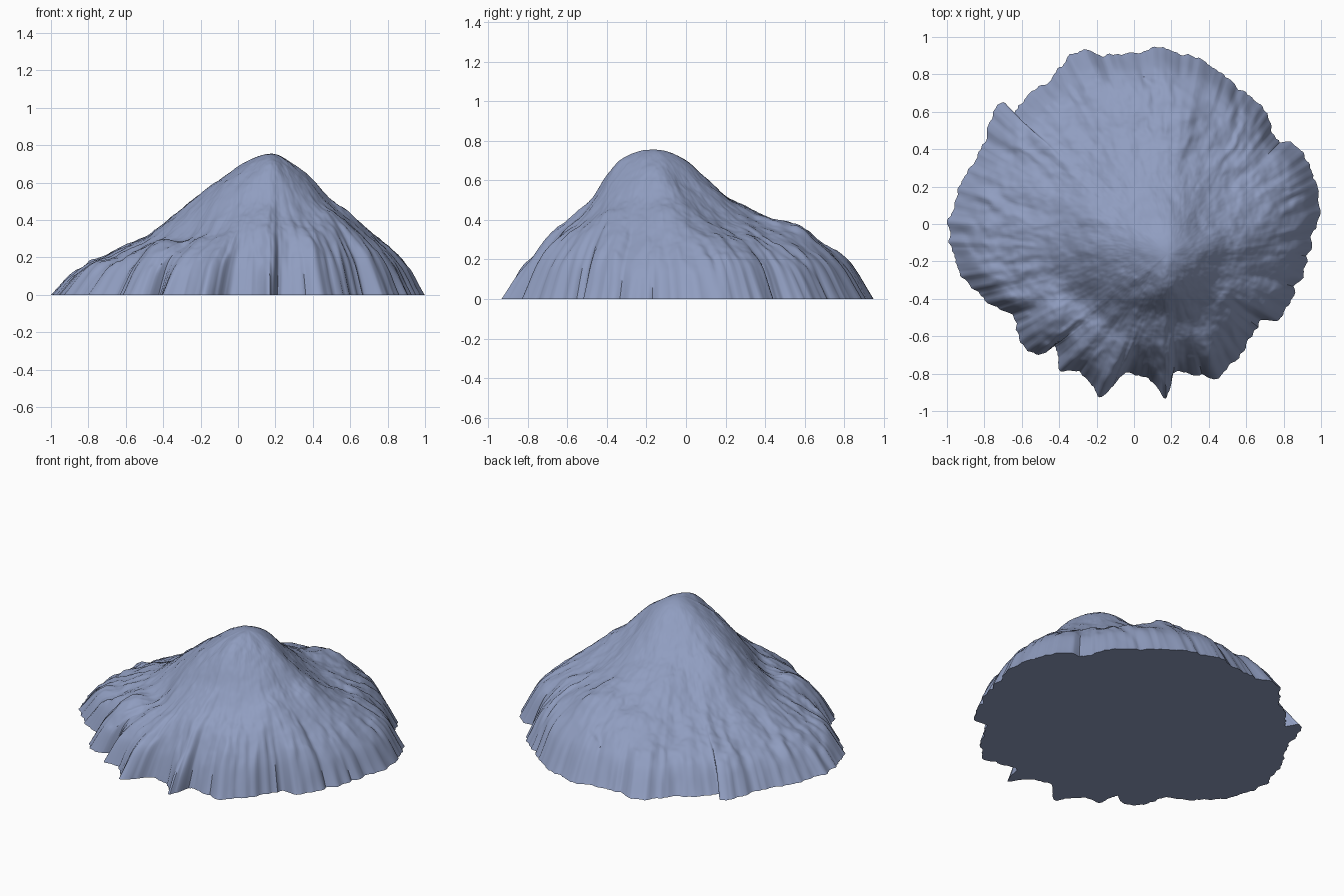
import bpy, bmesh, math
from mathutils import Vector, noise

if "Cube" in bpy.data.objects:
    bpy.data.objects.remove(bpy.data.objects["Cube"], do_unlink=True)

SEGMENTS, RINGS = 440, 100
PEAK = Vector((0.18, -0.16))
TOP = 0.755

# Footprint, counter-clockwise from the left side
FOOT = [(.99, .05), (.95, .3), (.86, .43), (.74, .46), (.71, .6), (.5, .78),
        (.35, .9), (.13, .94), (-.1, .9), (-.32, .93), (-.42, .8), (-.58, .68),
        (-.65, .57), (-.7, .67), (-.78, .54), (-.82, .38), (-.93, .21), (-1, -.02),
        (-.93, -.27), (-.8, -.41), (-.63, -.5), (-.61, -.63), (-.5, -.71),
        (-.41, -.64), (-.41, -.78), (-.28, -.79), (-.17, -.93), (-.05, -.79),
        (.08, -.82), (.17, -.95), (.22, -.78), (.43, -.83), (.6, -.67),
        (.66, -.53), (.8, -.5), (.93, -.2)]

# Slope heights at even steps out from the summit, one row per compass direction
STEPS = [0, .15, .3, .45, .6, .75, .9, 1]
SLOPES = [(.70, .61, .48, .37, .27, .15),
          (.69, .55, .43, .34, .28, .18),
          (.70, .56, .46, .38, .31, .18),
          (.70, .55, .42, .32, .25, .16),
          (.69, .56, .43, .30, .22, .13),
          (.71, .61, .47, .34, .27, .16),
          (.74, .67, .51, .39, .30, .15),
          (.72, .63, .52, .43, .33, .19)]

# Rock shelves and hollows: centre, rise, radius
KNOLLS = [((.24, .56), .035, .11), ((-.43, -.48), .04, .09), ((.1, -.62), .03, .12),
          ((-.25, -.4), -.03, .11), ((.36, -.45), -.02, .1), ((.64, -.08), .03, .13),
          ((-.25, .06), .04, .14), ((-.1, .3), .03, .13), ((.3, .3), -.02, .12)]


def slope_height(row, t):
    """Smooth curve through one row of slope heights."""
    values = (TOP,) + row + (0,)
    i = max(k for k in range(len(STEPS) - 1) if STEPS[k] <= t)

    def tangent(k):
        if k == 0:
            return 0
        a, b = k - 1, min(k + 1, len(STEPS) - 1)
        return (values[b] - values[a]) / (STEPS[b] - STEPS[a])

    w = STEPS[i + 1] - STEPS[i]
    f = (t - STEPS[i]) / w
    bend = f * (1 - f) * w * ((1 - f) * tangent(i) - f * tangent(i + 1))
    flat = (values[i + 1] - values[i]) * f * (1 - f) * (1 - 2 * f)
    return values[i] + (values[i + 1] - values[i]) * f + bend - flat


def mountain_height(angle, t):
    """Blend the two nearest compass slopes."""
    s = angle / math.tau * len(SLOPES) % len(SLOPES)
    i, f = int(s), s % 1
    a = slope_height(SLOPES[i], t)
    b = slope_height(SLOPES[(i + 1) % len(SLOPES)], t)
    return a + (b - a) * f * f * (3 - 2 * f)


def resample(points, count):
    """Evenly spaced points along a closed outline."""
    pts = [Vector(p) for p in points]
    edges = list(zip(pts, pts[1:] + pts[:1]))
    total = sum((b - a).length for a, b in edges)
    out, walked, step = [], 0, total / count
    for a, b in edges:
        length = (b - a).length
        while len(out) < count and len(out) * step < walked + length:
            out.append(a.lerp(b, (len(out) * step - walked) / length))
        walked += length
    return out


def soften(points, reach):
    n = len(points)
    return [sum((points[(i + k) % n] for k in range(-reach, reach + 1)), Vector((0, 0)))
            / (2 * reach + 1) for i in range(n)]


def rock(p, scale, seed):
    return noise.fractal(Vector((p.x * scale, p.y * scale, seed)), 0.9, 2.0, 4)


# Ragged foot outline and the rounder outline used higher up
plain_foot = soften(resample(FOOT, SEGMENTS), 2)
foot = [p + (p - PEAK).normalized() * 0.024 * rock(p, 14, 3) for p in plain_foot]
round_foot = soften(soften(plain_foot, 18), 10)

bm = bmesh.new()
summit = bm.verts.new((PEAK.x, PEAK.y, TOP))
rings = []
for r in range(1, RINGS + 1):
    t = r / RINGS
    ring = []
    for ragged, smooth in zip(foot, round_foot):
        spoke = smooth - PEAK
        p = PEAK.lerp(smooth.lerp(ragged, t ** 3), t)
        # Wandering angle keeps the ridges from running dead straight
        angle = math.atan2(spoke.y, spoke.x) + 0.12 * rock(p, 2.5, 5)
        z = mountain_height(angle, t)
        for centre, rise, radius in KNOLLS:
            z += rise * math.exp(-((p - Vector(centre)).length / radius) ** 2)
        # Gullies low down, plus general roughness
        c, s = math.cos(angle), math.sin(angle)
        gully = noise.noise(Vector((c * 6, s * 6, t * 4)))
        flute = noise.noise(Vector((c * 16, s * 16, t * 3)))
        fade = min(1, (1 - t) * 7)
        rough = 0.012 * rock(p, 4, 8) + 0.008 * rock(p, 11, 1)
        z += fade * (t * t * 0.02 * gully + t ** 4 * 0.04 * flute)
        z += fade * min(1, t * 4) * rough
        ring.append(bm.verts.new((p.x, p.y, max(z, 0) if r < RINGS else 0)))
    rings.append(ring)

# Skin: summit fan, slope quads and flat underside
for i in range(SEGMENTS):
    j = (i + 1) % SEGMENTS
    bm.faces.new((summit, rings[0][i], rings[0][j]))
    for inner, outer in zip(rings, rings[1:]):
        bm.faces.new((inner[i], outer[i], outer[j], inner[j]))
bm.faces.new(list(reversed(rings[-1])))

mesh = bpy.data.meshes.new("mountain")
bm.to_mesh(mesh)
bm.free()
mountain = bpy.data.objects.new("mountain", mesh)
bpy.context.collection.objects.link(mountain)

# Blue-grey stone
stone = bpy.data.materials.new("blue_grey_stone")
stone.use_nodes = True
colour = (0.28, 0.34, 0.53, 1)
stone.diffuse_color = colour
stone.node_tree.nodes["Principled BSDF"].inputs["Base Color"].default_value = colour
mesh.materials.append(stone)

bpy.ops.object.select_all(action="DESELECT")
mountain.select_set(True)
bpy.context.view_layer.objects.active = mountain
bpy.ops.object.shade_smooth_by_angle(angle=math.radians(50))
